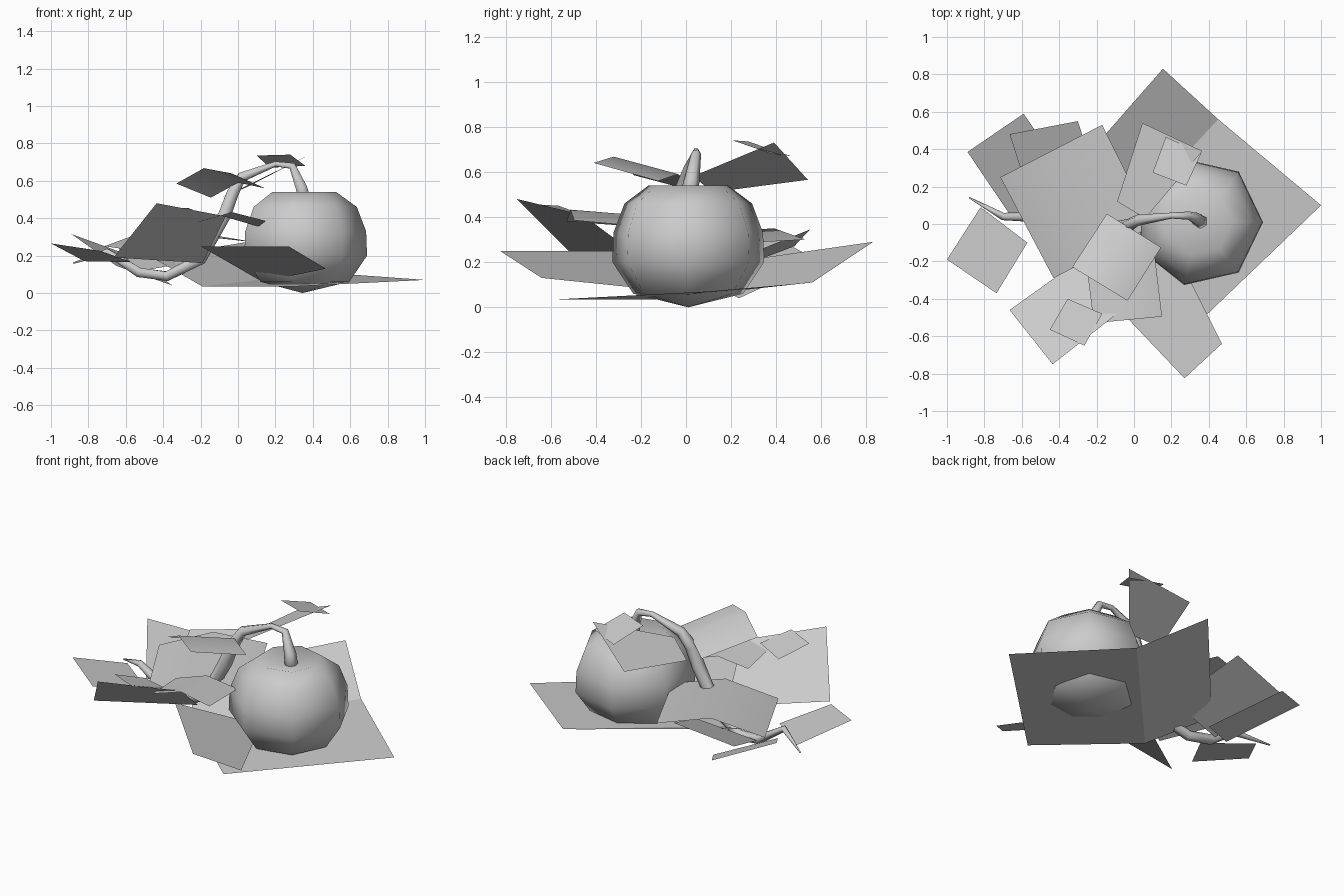
import bpy
import bmesh
from math import cos, sin, pi
from mathutils import Vector

default_cube = bpy.data.objects.get("Cube")
if default_cube:
    bpy.data.objects.remove(default_cube, do_unlink=True)

# One plain grey for the whole plant
grey = bpy.data.materials.new("plain grey")
grey.use_nodes = True
grey.diffuse_color = (0.6, 0.6, 0.6, 1)
grey.node_tree.nodes["Principled BSDF"].inputs["Base Color"].default_value = grey.diffuse_color


def finish(name, mesh_builder, smooth):
    """Turn a bmesh into a named, coloured object."""
    mesh = bpy.data.meshes.new(name)
    mesh_builder.to_mesh(mesh)
    mesh_builder.free()
    mesh.materials.append(grey)
    for polygon in mesh.polygons:
        polygon.use_smooth = smooth
    part = bpy.data.objects.new(name, mesh)
    bpy.context.collection.objects.link(part)
    return part


def bridge(builder, lower, upper):
    """Join two rings of equal size with quads."""
    for index in range(len(lower)):
        following = (index + 1) % len(lower)
        builder.faces.new((lower[index], lower[following], upper[following], upper[index]))


def pumpkin_body(name, centre, profile, sides):
    """Lathe a closed profile of (radius, height) pairs."""
    builder = bmesh.new()
    rings = []
    for radius, height in profile:
        ring = []
        for side in range(sides):
            angle = side * pi * 2 / sides
            ring.append(builder.verts.new((centre.x + radius * cos(angle),
                                           centre.y + radius * sin(angle), height)))
        rings.append(ring)
    for lower, upper in zip(rings, rings[1:]):
        bridge(builder, lower, upper)
    for ring, height in ((rings[0][::-1], 0), (rings[-1], 0.5)):
        pole = builder.verts.new((centre.x, centre.y, height))
        for side in range(sides):
            builder.faces.new((ring[side], ring[(side + 1) % sides], pole))
    return finish(name, builder, True)


def vine(name, stations, sides):
    """Sweep a tapered tube through (x, y, z, radius) stations."""
    builder = bmesh.new()
    points = [Vector(station[:3]) for station in stations]
    rings = []
    for index, point in enumerate(points):
        before = points[max(index - 1, 0)]
        after = points[min(index + 1, len(points) - 1)]
        tangent = (after - before).normalized()
        sideways = Vector((0, 1, 0))
        sideways = (sideways - tangent * sideways.dot(tangent)).normalized()
        upward = tangent.cross(sideways)
        ring = []
        for side in range(sides):
            angle = side * pi * 2 / sides
            offset = sideways * cos(angle) + upward * sin(angle)
            ring.append(builder.verts.new(point + offset * stations[index][3]))
        rings.append(ring)
    for lower, upper in zip(rings, rings[1:]):
        bridge(builder, lower, upper)
    builder.faces.new(rings[0][::-1])
    builder.faces.new(rings[-1])
    bmesh.ops.recalc_face_normals(builder, faces=builder.faces[:])
    return finish(name, builder, True)


def leaf(name, *rungs, smooth=False):
    """A flat card, folded at every inner rung; each rung is a pair of points."""
    builder = bmesh.new()
    pairs = [[builder.verts.new(point) for point in rung] for rung in rungs]
    for (a, b), (c, d) in zip(pairs, pairs[1:]):
        builder.faces.new((a, b, d, c))
    bmesh.ops.recalc_face_normals(builder, faces=builder.faces[:])
    builder.normal_update()
    # Leaves show their upper side to the sky
    if sum(face.normal.z for face in builder.faces) < 0:
        bmesh.ops.reverse_faces(builder, faces=builder.faces[:])
    return finish(name, builder, smooth)


def arched_leaf(name, first, last, lift):
    """A soft leaf whose middle rung is raised above the straight card."""
    middle = [(Vector(a) + Vector(b)) / 2 + Vector((0, 0, lift)) for a, b in zip(first, last)]
    return leaf(name, first, middle, last, smooth=True)


# Pumpkin: squat seven-sided lathe with a dimpled crown
pumpkin_body("pumpkin", Vector((0.345, 0.01, 0)),
             [(0.25, 0.06), (0.345, 0.2), (0.34, 0.33), (0.29, 0.46), (0.18, 0.54)], 7)

# Stem that arches over and runs along the ground as a vine
vine("stem_and_vine", [
    (0.36, 0.01, 0.48, 0.04), (0.34, 0.025, 0.56, 0.035), (0.29, 0.045, 0.68, 0.022),
    (0.2, 0.045, 0.69, 0.016), (0.02, 0.02, 0.62, 0.03), (-0.03, -0.01, 0.53, 0.037),
    (-0.07, -0.02, 0.42, 0.04),
    (-0.2, -0.02, 0.18, 0.035), (-0.38, 0.02, 0.09, 0.03), (-0.53, 0.04, 0.11, 0.03),
    (-0.7, 0.04, 0.22, 0.02), (-0.88, 0.14, 0.16, 0.004)], 6)

# Large leaf folded beneath the pumpkin
leaf("ground_leaf",
     ((1, 0.1, 0.07), (0.3, -0.57, 0.035)),
     ((0.45, 0.56, 0.11), (-0.19, -0.13, 0.035)),
     ((0.155, 0.83, 0.29), (-0.46, 0.13, 0.19)))

# Leaves at the front
leaf("front_leaf",
     ((0.27, -0.825, 0.25), (0.47, -0.64, 0.13)),
     ((-0.2, -0.33, 0.25), (0.13, 0.04, 0.06)))
leaf("front_side_leaf",
     ((-0.435, -0.75, 0.48), (-0.665, -0.46, 0.19)),
     ((-0.065, -0.46, 0.41), (-0.19, -0.12, 0.16)))
arched_leaf("front_middle_leaf",
            ((-0.215, -0.53, 0.38), (-0.25, -0.25, 0.36)),
            ((0.15, -0.495, 0.385), (0.11, -0.16, 0.355)), 0.05)
leaf("small_front_leaf",
     ((-0.355, -0.4, 0.39), (-0.17, -0.48, 0.41)),
     ((-0.45, -0.565, 0.45), (-0.265, -0.65, 0.455)))

# Leaves over the middle of the vine
arched_leaf("broad_middle_leaf",
            ((-0.715, 0.25, 0.25), (-0.43, -0.29, 0.21)),
            ((-0.17, 0.53, 0.3), (0.1, -0.01, 0.27)), 0.075)
arched_leaf("raised_middle_leaf",
            ((-0.33, -0.23, 0.585), (-0.145, 0.055, 0.51)),
            ((-0.035, -0.41, 0.64), (0.145, -0.125, 0.56)), 0.055)

# Leaves at the back
leaf("high_back_leaf",
     ((0.045, 0.54, 0.565), (0.365, 0.39, 0.73)),
     ((-0.09, 0.12, 0.51), (0.06, 0.03, 0.58)))
leaf("small_top_leaf",
     ((0.1, 0.275, 0.735), (0.28, 0.205, 0.74)),
     ((0.17, 0.465, 0.67), (0.36, 0.38, 0.68)))
leaf("low_back_leaf",
     ((-0.665, 0.48, 0.27), (-0.3, 0.55, 0.345)),
     ((-0.535, 0.07, 0.115), (-0.17, 0.14, 0.18)))
leaf("back_side_leaf",
     ((-0.89, 0.385, 0.315), (-0.59, 0.59, 0.205)),
     ((-0.65, 0.03, 0.145), (-0.35, 0.235, 0.04)))

# Leaf at the end of the vine
leaf("vine_end_leaf",
     ((-1, -0.19, 0.265), (-0.735, -0.37, 0.225)),
     ((-0.82, 0.09, 0.17), (-0.57, -0.1, 0.165)))
